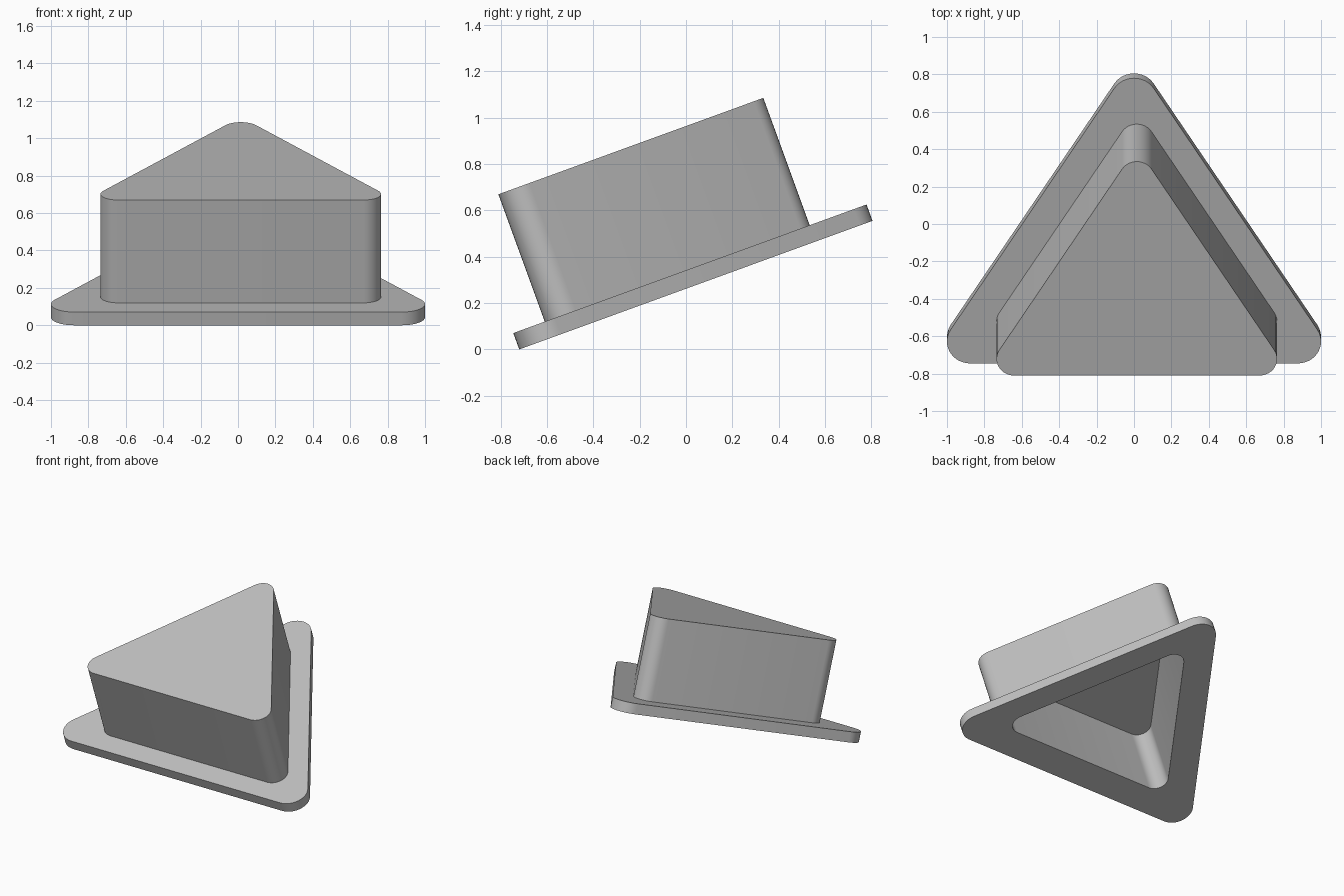
import bpy, bmesh
from math import radians, sin, cos, atan2, pi
from mathutils import Vector

cube = bpy.data.objects.get("Cube")
if cube:
    bpy.data.objects.remove(cube, do_unlink=True)

# Full-size outline: triangle with rounded corners, front edge on y = 0
HALF_WIDTH, LENGTH, RADIUS, STEPS = 1.0, 1.623, 0.125, 12


def rounded_triangle():
    cx, top = HALF_WIDTH - RADIUS, LENGTH - RADIUS
    side = atan2(cx, top - RADIUS)
    corners = [(cx, RADIUS, -pi / 2, side),
               (0, top, side, pi - side),
               (-cx, RADIUS, pi - side, 1.5 * pi)]
    points = []
    for x, y, start, end in corners:
        for i in range(STEPS + 1):
            a = start + (end - start) * i / STEPS
            points.append((x + RADIUS * cos(a), y + RADIUS * sin(a)))
    return points


def loft(name, rings, material):
    """Join scaled copies of the outline in order and cap both ends."""
    outline = rounded_triangle()
    n = len(outline)
    bm = bmesh.new()
    loops = [[bm.verts.new(Vector((x * s + dx, y * s + dy, z))) for x, y in outline]
             for s, dx, dy, z in rings]
    for a, b in zip(loops, loops[1:]):
        for i in range(n):
            j = (i + 1) % n
            bm.faces.new((a[i], a[j], b[j], b[i]))
    bm.faces.new(loops[0])
    bm.faces.new(loops[-1])
    bmesh.ops.recalc_face_normals(bm, faces=bm.faces)
    mesh = bpy.data.meshes.new(name)
    bm.to_mesh(mesh)
    bm.free()
    mesh.materials.append(material)
    obj = bpy.data.objects.new(name, mesh)
    bpy.context.collection.objects.link(obj)
    return obj


grey = bpy.data.materials.new("plain grey")
grey.use_nodes = True
colour = (0.52, 0.52, 0.52, 1)
grey.diffuse_color = colour
grey.node_tree.nodes["Principled BSDF"].inputs["Base Color"].default_value = colour

# Rings: scale, x shift, y shift, height
cavity = (0.675, 0.015, 0.2055)
flange = (1.0, 0.0, 0.0)
block = (0.75, 0.015, 0.1445)
body = loft("hollow_triangle_with_flange", [
    (*cavity, 0.54),     # cavity ceiling
    (*cavity, 0.0),      # cavity mouth
    (*flange, 0.0),      # flange underside
    (*flange, 0.075),    # flange top
    (*block, 0.075),     # block foot
    (*block, 0.66),      # block top
], grey)

# Tilt the whole part back on its front edge
body.rotation_euler.x = radians(20)
body.location.y = -0.72

bpy.ops.object.select_all(action='DESELECT')
body.select_set(True)
bpy.context.view_layer.objects.active = body
bpy.ops.object.shade_smooth_by_angle(angle=radians(30))
